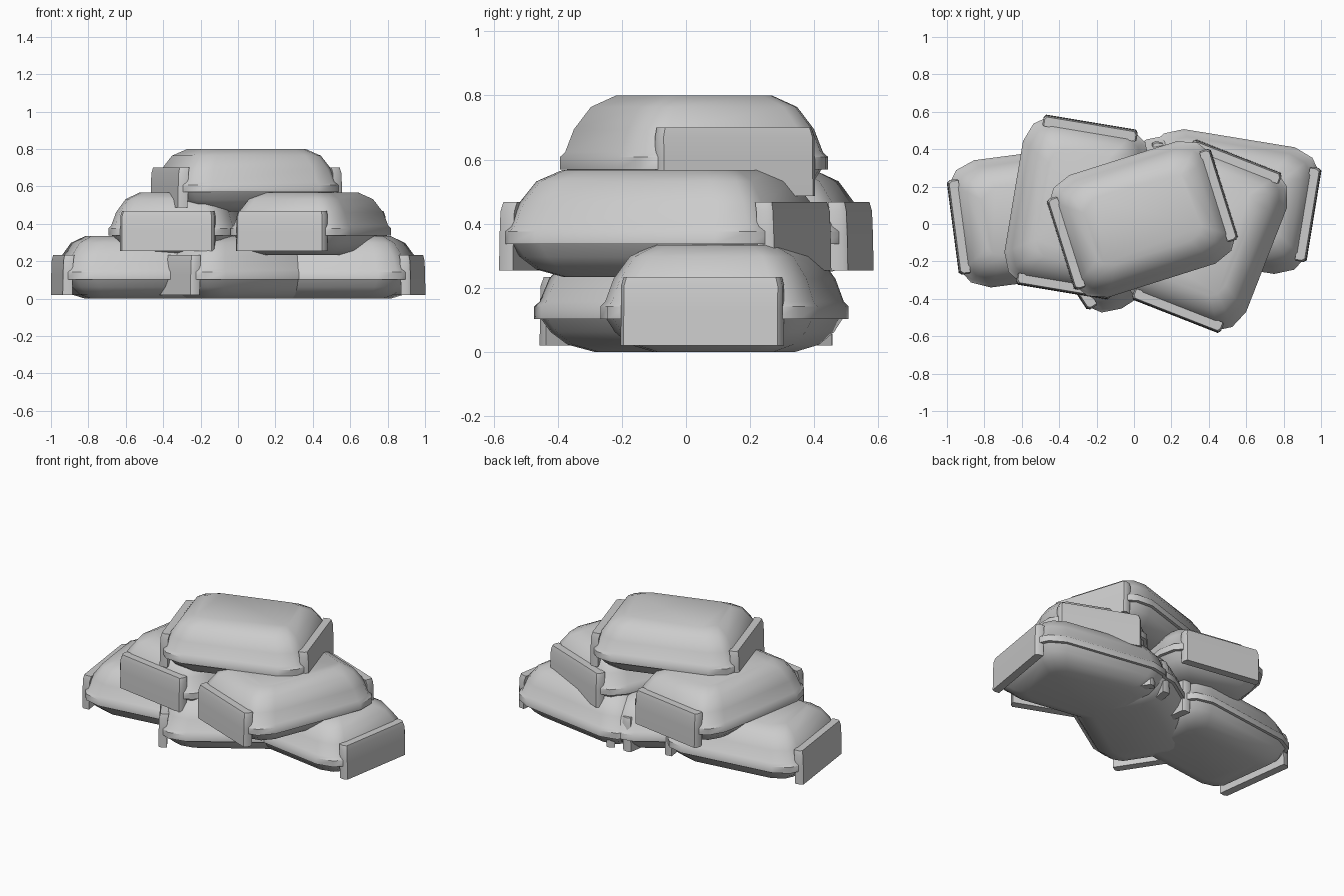
import bpy, bmesh, math

if "Cube" in bpy.data.objects:
    bpy.data.objects.remove(bpy.data.objects["Cube"])

# (inset from the seam outline, height) up the side of one bag
PROFILE = [(.155, 0), (.085, .023), (.042, .062), (.018, .103), (0, .103), (0, .142),
           (.014, .157), (.038, .228), (.085, .298), (.155, .334)]
HALF_LEN, HALF_WID = .446, .343


def outline(inset):
    """Rounded-rectangle ring with clipped corners."""
    a, b = HALF_LEN - inset, HALF_WID - inset
    cu, cv = .145 - inset * .4, .105 - inset * .3
    corner = [(a, b - cv), (a - cu * .3, b - cv * .38), (a - cu, b)]
    mirror = lambda sx, sy, flip: [(sx * u, sy * v) for u, v in (corner[::-1] if flip else corner)]
    return (mirror(1, 1, False) + mirror(-1, 1, True)
            + mirror(-1, -1, False) + mirror(1, -1, True))


def bag_body(bm):
    rings = [[bm.verts.new((u, v, z)) for u, v in outline(d)] for d, z in PROFILE]
    n = len(rings[0])
    for lo, hi in zip(rings, rings[1:]):
        for i in range(n):
            j = (i + 1) % n
            bm.faces.new((lo[i], lo[j], hi[j], hi[i]))
    bm.faces.new(rings[0][::-1])
    bm.faces.new(rings[-1])


def end_flap(bm, side):
    # flap cross-section (v, u), chamfered on its outer side, swept up in z
    section = [(-.255, .41), (-.255, .445), (-.243, .461), (.243, .461), (.255, .445), (.255, .41)]
    levels = [(.02, 0, 1), (.13, -.002, 1), (.205, -.005, 1), (.234, -.012, .97)]
    rings = [[bm.verts.new((side * (u + du), v * s, z)) for v, u in section] for z, du, s in levels]
    n = len(section)
    for lo, hi in zip(rings, rings[1:]):
        for i in range(n):
            j = (i + 1) % n
            bm.faces.new((lo[i], lo[j], hi[j], hi[i]))
    bm.faces.new(rings[0])
    bm.faces.new(rings[-1])


def make_bag(name, x, y, z, degrees):
    bm = bmesh.new()
    bag_body(bm)
    end_flap(bm, 1)
    end_flap(bm, -1)
    bmesh.ops.recalc_face_normals(bm, faces=bm.faces)
    mesh = bpy.data.meshes.new(name)
    bm.to_mesh(mesh)
    bm.free()
    ob = bpy.data.objects.new(name, mesh)
    bpy.context.collection.objects.link(ob)
    ob.location = (x, y, z)
    ob.rotation_euler.z = math.radians(degrees)
    bpy.ops.object.select_all(action='DESELECT')
    ob.select_set(True)
    bpy.context.view_layer.objects.active = ob
    bpy.ops.object.shade_smooth_by_angle(angle=math.radians(45))


# three bags below, two across the gaps, one on top
make_bag("bottom_bag_left", -.512, .04, 0, 7.5)
make_bag("bottom_bag_middle", 0, 0, 0, 33)
make_bag("bottom_bag_right", .508, .12, 0, -9.3)
make_bag("middle_bag_left", -.305, .09, .234, 80.5)
make_bag("middle_bag_right", .39, -.065, .234, 68.6)
make_bag("top_bag", .045, .025, .466, 17.5)
